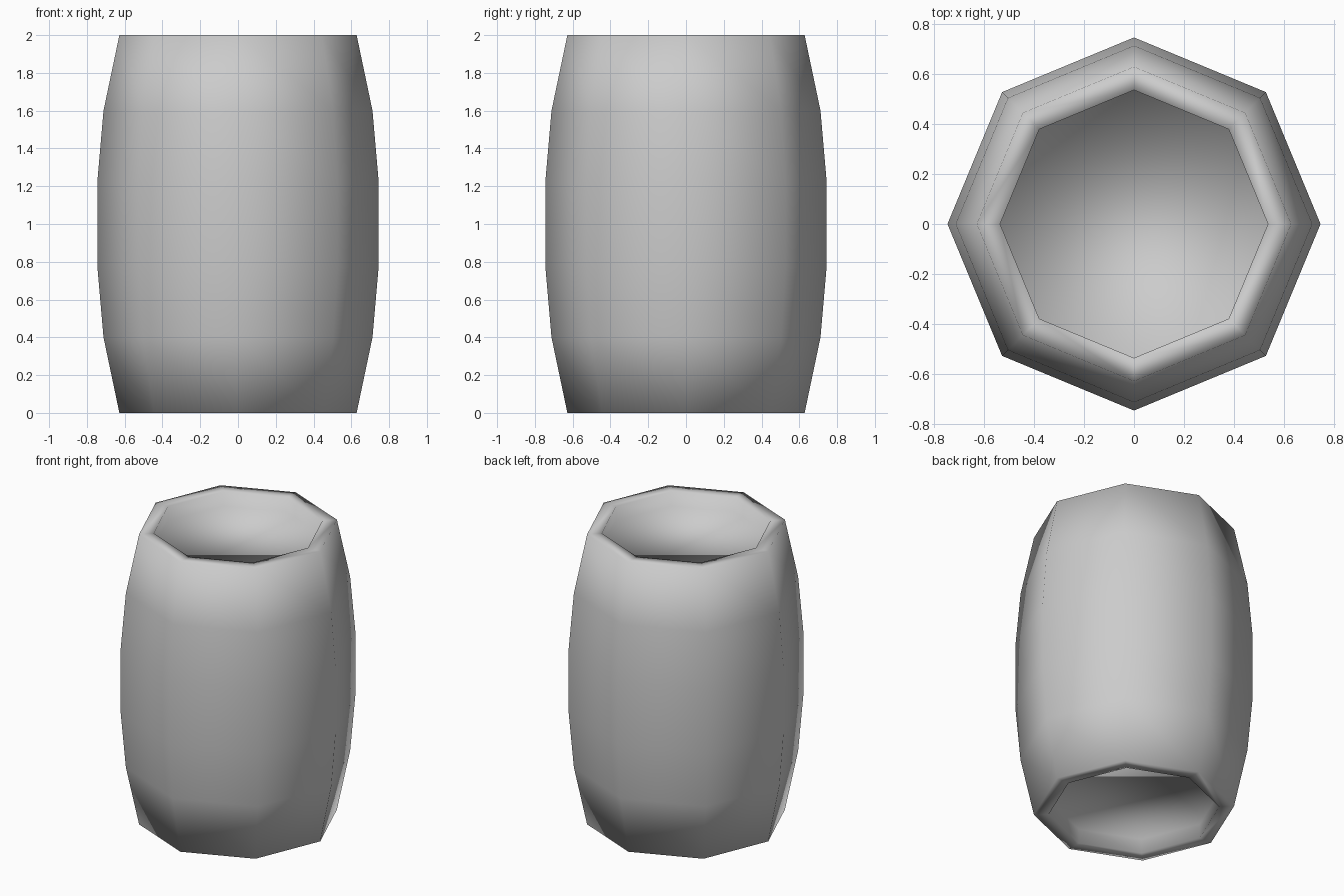
import bpy, bmesh
from math import cos, sin, pi

if "Cube" in bpy.data.objects:
    bpy.data.objects.remove(bpy.data.objects["Cube"])

SIDES = 8
# (radius, height) from the upper recess floor, over the rims, to the lower recess floor
upper = [(0.535, 1.9), (0.535, 2.0), (0.628, 2.0), (0.712, 1.6), (0.745, 1.22)]
profile = upper + [(r, 2.0 - z) for r, z in reversed(upper)]

bm = bmesh.new()
rings = [[bm.verts.new((r * cos(2 * pi * i / SIDES), r * sin(2 * pi * i / SIDES), z))
          for i in range(SIDES)] for r, z in profile]

# Barrel walls, rims and recess walls
for a, b in zip(rings, rings[1:]):
    for i in range(SIDES):
        j = (i + 1) % SIDES
        bm.faces.new((a[i], b[i], b[j], a[j]))

# Recessed lids at both ends
bm.faces.new(rings[0])
bm.faces.new(rings[-1][::-1])
bmesh.ops.recalc_face_normals(bm, faces=bm.faces)
for f in bm.faces:
    f.smooth = True

mesh = bpy.data.meshes.new("barrel")
bm.to_mesh(mesh)
bm.free()
bpy.context.collection.objects.link(bpy.data.objects.new("barrel", mesh))
